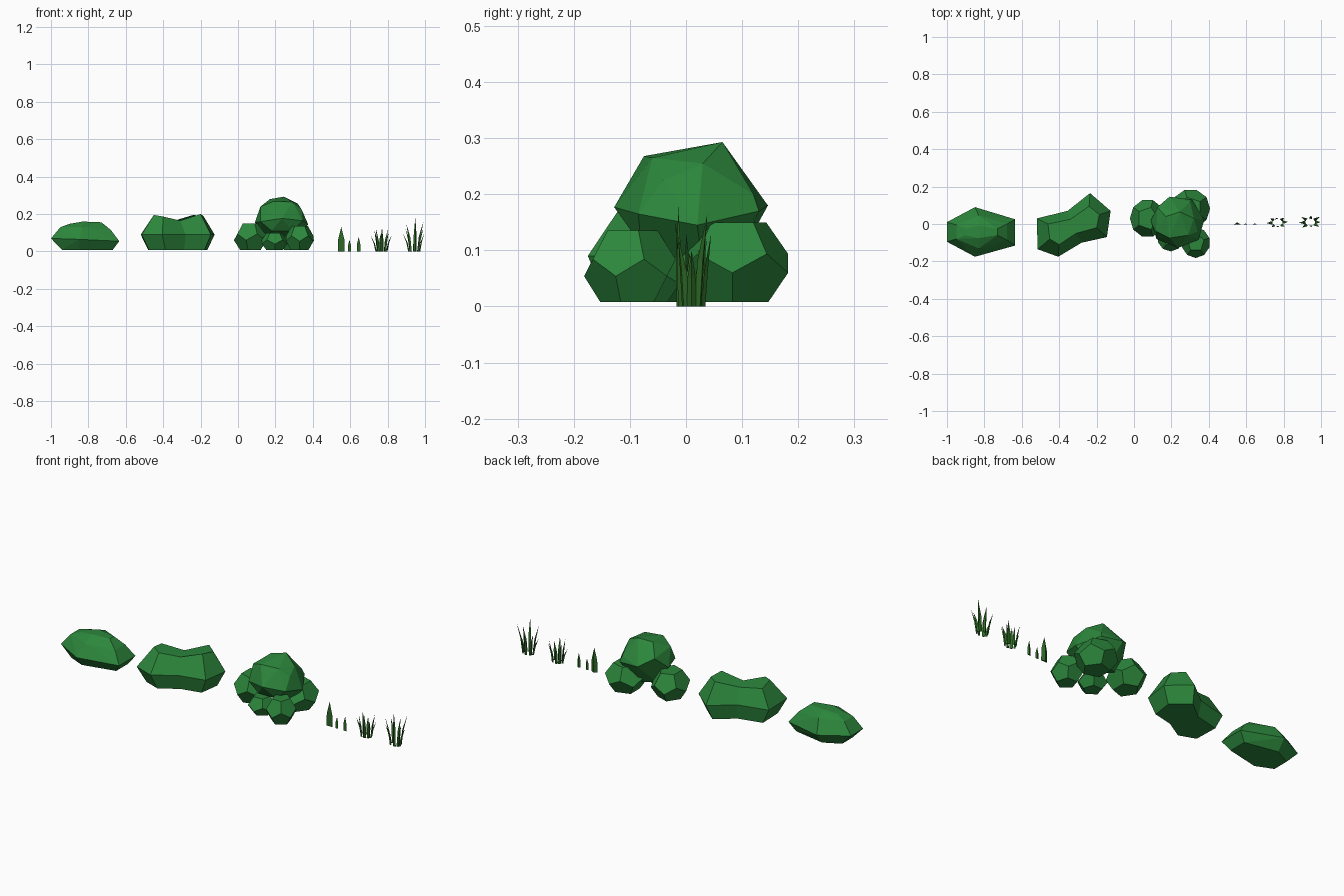
import bpy, bmesh
from math import sin, cos, pi, radians
from mathutils import Vector

if "Cube" in bpy.data.objects:
    bpy.data.objects.remove(bpy.data.objects["Cube"])


def material(name, color):
    m = bpy.data.materials.new(name)
    m.diffuse_color = (*color, 1)
    m.use_nodes = True
    m.node_tree.nodes["Principled BSDF"].inputs["Base Color"].default_value = m.diffuse_color
    return m


LEAF = material("bush_green", (0.025, 0.24, 0.045))
GRASS = material("grass_green", (0.025, 0.14, 0.018))
FLOOR = 0.008


def finish(bm, name, mat):
    bmesh.ops.recalc_face_normals(bm, faces=bm.faces[:])
    mesh = bpy.data.meshes.new(name)
    bm.to_mesh(mesh)
    bm.free()
    mesh.materials.append(mat)
    ob = bpy.data.objects.new(name, mesh)
    bpy.context.collection.objects.link(ob)
    return ob


def hull(name, points):
    bm = bmesh.new()
    for x, y, z in points:
        bm.verts.new((x, y, max(z, FLOOR)))
    res = bmesh.ops.convex_hull(bm, input=bm.verts[:])
    inner = [g for g in res["geom_interior"] if isinstance(g, bmesh.types.BMVert)]
    bmesh.ops.delete(bm, geom=inner, context="VERTS")
    bmesh.ops.dissolve_limit(bm, angle_limit=radians(6), verts=bm.verts[:], edges=bm.edges[:])
    return finish(bm, name, LEAF)


def loft(bm, rings):
    loops = [[bm.verts.new(p) for p in r] for r in rings]
    for a, b in zip(loops, loops[1:]):
        n = len(a)
        for i in range(n):
            bm.faces.new((a[i], a[(i + 1) % n], b[(i + 1) % n], b[i]))
    bm.faces.new(loops[0])
    bm.faces.new(loops[-1])


def clump(name, lo, hi, turn):
    # squashed dodecahedron filling a bounding box
    c = [(a + b) / 2 for a, b in zip(lo, hi)]
    r = [(b - a) / 2 for a, b in zip(lo, hi)]
    pts = []
    for rad, h, off in ((.66, -1, 0), (1.02, -.2, 0), (1.02, .25, pi / 5), (.62, 1, pi / 5)):
        for i in range(5):
            a = radians(turn) + off + i * 2 * pi / 5
            pts.append((c[0] + r[0] * rad * cos(a), c[1] + r[1] * rad * sin(a), c[2] + r[2] * h))
    hull(name, pts)


# Low rounded bush
hull("low_bush", [
    (-.94, 0, 0), (-.85, .045, 0), (-.67, .01, 0), (-.67, -.09, 0), (-.85, -.13, 0), (-.94, -.09, 0),
    (-1, .01, .07), (-.85, .09, .065), (-.635, .025, .055),
    (-.635, -.115, .055), (-.85, -.175, .065), (-1, -.095, .07),
    (-.95, -.005, .13), (-.83, .045, .135), (-.68, .0, .115),
    (-.68, -.085, .115), (-.83, -.13, .13), (-.95, -.08, .13),
    (-.9, -.025, .148), (-.83, -.01, .16), (-.73, -.025, .156), (-.73, -.06, .156), (-.83, -.075, .16),
    (-.9, -.06, .148)])

# Saddle-shaped bush
outline = [(-.52, .03), (-.515, -.135), (-.405, -.175), (-.28, -.10),
           (-.145, -.07), (-.125, .07), (-.235, .165), (-.355, .07)]
crown = [(-.46, .0, .18), (-.45, -.08, .195), (-.40, -.11, .187), (-.31, -.05, .165),
         (-.20, -.02, .2), (-.185, .05, .19), (-.24, .095, .195), (-.34, .025, .165)]
base = [(-.32 + (x + .32) * .8, y * .8, FLOOR) for x, y in outline]
bm = bmesh.new()
loft(bm, [base, [(x, y, .09) for x, y in outline], crown])
finish(bm, "saddle_bush", LEAF)

# Clustered bush: tall crown with four clumps around it
hull("cluster_crown", [
    (.245, .065, .293), (.17, .04, .28), (.19, -.075, .268), (.29, -.06, .265), (.32, .03, .255),
    (.12, -.04, .24), (.125, .09, .22), (.34, -.04, .225), (.30, .12, .2),
    (.09, .02, .155), (.12, -.08, .16), (.235, -.128, .177), (.345, -.085, .165),
    (.375, .02, .145), (.31, .13, .17), (.19, .146, .18),
    (.18, -.08, .11), (.29, -.08, .11), (.15, .04, .07), (.31, .03, .07), (.23, .08, .06)])
clump("cluster_left", (-.02, -.07, 0), (.165, .13, .15), 180)
clump("cluster_back", (.2, -.02, 0), (.405, .185, .15), 72)
clump("cluster_front_right", (.255, -.18, 0), (.405, -.02, .135), -90)
clump("cluster_front_middle", (.125, -.145, 0), (.265, .0, .1), 200)


def blade(bm, foot, tip, width, thick, ang):
    # bent three-sided leaf ending in a point
    foot, tip = Vector(foot), Vector(tip)
    side = Vector((-sin(ang), cos(ang), 0)) * width / 2
    back = Vector((cos(ang), sin(ang), 0)) * thick
    mid = foot.lerp(tip, .5)
    mid.x += (foot.x - tip.x) * .2
    mid.y += (foot.y - tip.y) * .2
    rings = [[bm.verts.new(p) for p in (c - side * s, c + side * s, c + back * s)]
             for c, s in ((foot, .8), (mid, .75))]
    top = bm.verts.new(tip)
    a, b = rings
    bm.faces.new(a)
    for i in range(3):
        j = (i + 1) % 3
        bm.faces.new((a[i], a[j], b[j], b[i]))
        bm.faces.new((b[i], b[j], top))


# Three separate spikes
for i, (x, h, w) in enumerate(((.552, .132, .044), (.596, .062, .022), (.645, .078, .024))):
    bm = bmesh.new()
    blade(bm, (x, -.002, 0), (x, 0, h), w, w * .3, pi / 2)
    finish(bm, f"grass_spike_{i + 1}", GRASS)


def tuft(name, cx, cy, blades):
    bm = bmesh.new()
    for deg, h, reach in blades:
        a = radians(deg)
        d = Vector((cos(a), sin(a) * .7, 0))
        c = Vector((cx, cy, 0))
        blade(bm, c + d * .026, c + d * reach + Vector((0, 0, h)), .02, .008, a)
    finish(bm, name, GRASS)


# Grass tufts: (direction, height, reach) of every blade
tuft("short_tuft", .767, .008, [(5, .09, .056), (45, .12, .05), (100, .095, .035), (140, .115, .05),
                                (185, .085, .058), (230, .12, .045), (275, .13, .035), (320, .1, .05)])
tuft("tall_tuft", .942, .01, [(0, .1, .055), (38, .165, .065), (85, .13, .05), (140, .12, .06),
                              (185, .095, .06), (225, .15, .06), (280, .182, .035), (325, .125, .06)])
